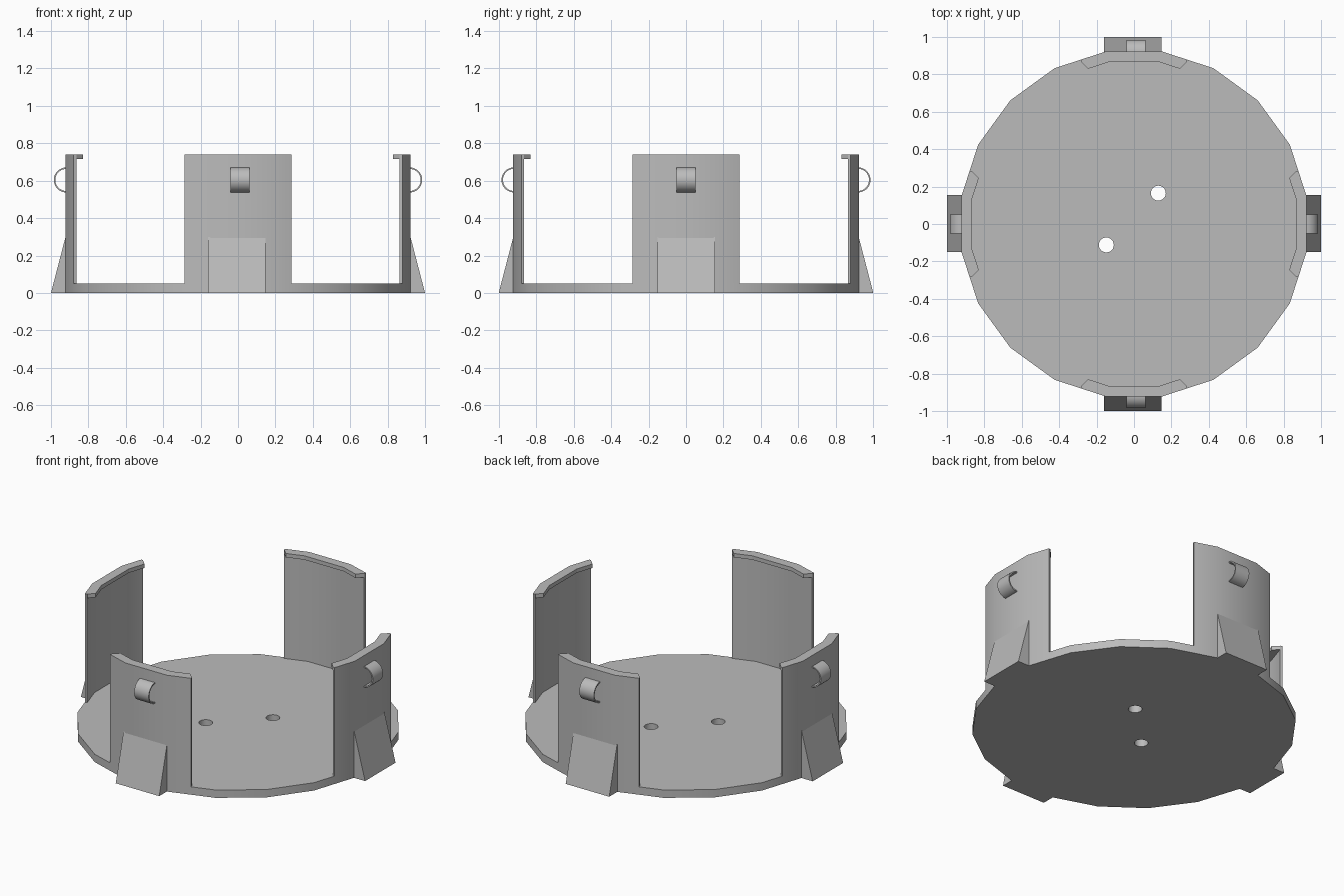
import bpy, bmesh, math
from mathutils import Matrix, Vector

if "Cube" in bpy.data.objects:
    bpy.data.objects.remove(bpy.data.objects["Cube"])

grey = bpy.data.materials.new("plain grey")
grey.diffuse_color = (0.5, 0.5, 0.5, 1)
grey.use_nodes = True
grey.node_tree.nodes["Principled BSDF"].inputs["Base Color"].default_value = grey.diffuse_color

R, T, TOP = 0.935, 0.05, 0.74      # outer radius, base thickness, rim height


def polar(radius, degrees):
    a = math.radians(degrees)
    return radius * math.cos(a), radius * math.sin(a)


def prism(name, outline, low, high, matrix=Matrix()):
    """Extrude a flat outline from low to high along local z."""
    bm = bmesh.new()
    face = bm.faces.new([bm.verts.new((x, y, low)) for x, y in outline])
    ext = bmesh.ops.extrude_face_region(bm, geom=[face])
    moved = [v for v in ext["geom"] if isinstance(v, bmesh.types.BMVert)]
    bmesh.ops.translate(bm, verts=moved, vec=(0, 0, high - low))
    bmesh.ops.transform(bm, matrix=matrix, verts=bm.verts)
    bmesh.ops.recalc_face_normals(bm, faces=bm.faces)
    mesh = bpy.data.meshes.new(name)
    bm.to_mesh(mesh)
    bm.free()
    mesh.materials.append(grey)
    obj = bpy.data.objects.new(name, mesh)
    bpy.context.collection.objects.link(obj)
    return obj


def smooth(obj):
    bpy.ops.object.select_all(action='DESELECT')
    bpy.context.view_layer.objects.active = obj
    obj.select_set(True)
    bpy.ops.object.shade_smooth_by_angle(angle=math.radians(30))


# Twenty-sided base plate with two drilled holes
base = prism("base_plate", [polar(R, 9 + 18 * i) for i in range(20)], 0, T)
for hx, hy in ((0.13, 0.165), (-0.148, -0.112)):
    circle = [polar(0.04, 15 * i) for i in range(24)]
    cutter = prism("hole_cutter", circle, -0.1, 0.2, Matrix.Translation((hx, hy, 0)))
    cutter.hide_render = True
    mod = base.modifiers.new("hole", 'BOOLEAN')
    mod.operation, mod.object, mod.solver = 'DIFFERENCE', cutter, 'EXACT'
    bpy.context.view_layer.objects.active = base
    bpy.ops.object.modifier_apply(modifier=mod.name)
    bpy.data.objects.remove(cutter)
smooth(base)

# Plan of a wall and of its lip, both on the +x side
MID = math.cos(math.radians(9))


def arc(radius):
    return [polar(radius * MID, -18), polar(radius, -9),
            polar(radius, 9), polar(radius * MID, 18)]


wall_plan = arc(R) + arc(0.92)[::-1]
lip_plan = arc(0.921) + [(0.83, 0.245), (0.865, 0.138), (0.865, -0.138), (0.83, -0.245)]

# Foot wedge and clip half-ring as side profiles (radius, height)
foot_profile = [(0.915, 0), (1.0, 0), (0.922, 0.30), (0.915, 0.30)]
ring_angles = range(-90, 91, 10)
clip_profile = [(0.918 + x, 0.604 + z) for x, z in
                [polar(0.067, a) for a in ring_angles] +
                [polar(0.059, a) for a in reversed(ring_angles)]]

# Local x = radius, local y = height, extrusion across the wall
upright = Matrix.Rotation(math.radians(90), 4, 'X')

sides = (("right", 0, 0.002, 0.0), ("back", 90, -0.007, 0.01),
         ("left", 180, 0.002, 0.0), ("front", 270, -0.007, 0.01))
for side, angle, foot_shift, clip_shift in sides:
    turn = Matrix.Rotation(math.radians(angle), 4, 'Z')
    axis = Vector((0, 1, 0)) if side in ("right", "left") else Vector((1, 0, 0))
    smooth(prism(side + "_wall", wall_plan, T, TOP, turn))
    prism(side + "_lip", lip_plan, 0.715, TOP, turn)
    prism(side + "_foot", foot_profile, -0.153, 0.153,
          Matrix.Translation(axis * foot_shift) @ turn @ upright)
    smooth(prism(side + "_clip", clip_profile, -0.051, 0.051,
                 Matrix.Translation(axis * clip_shift) @ turn @ upright))
